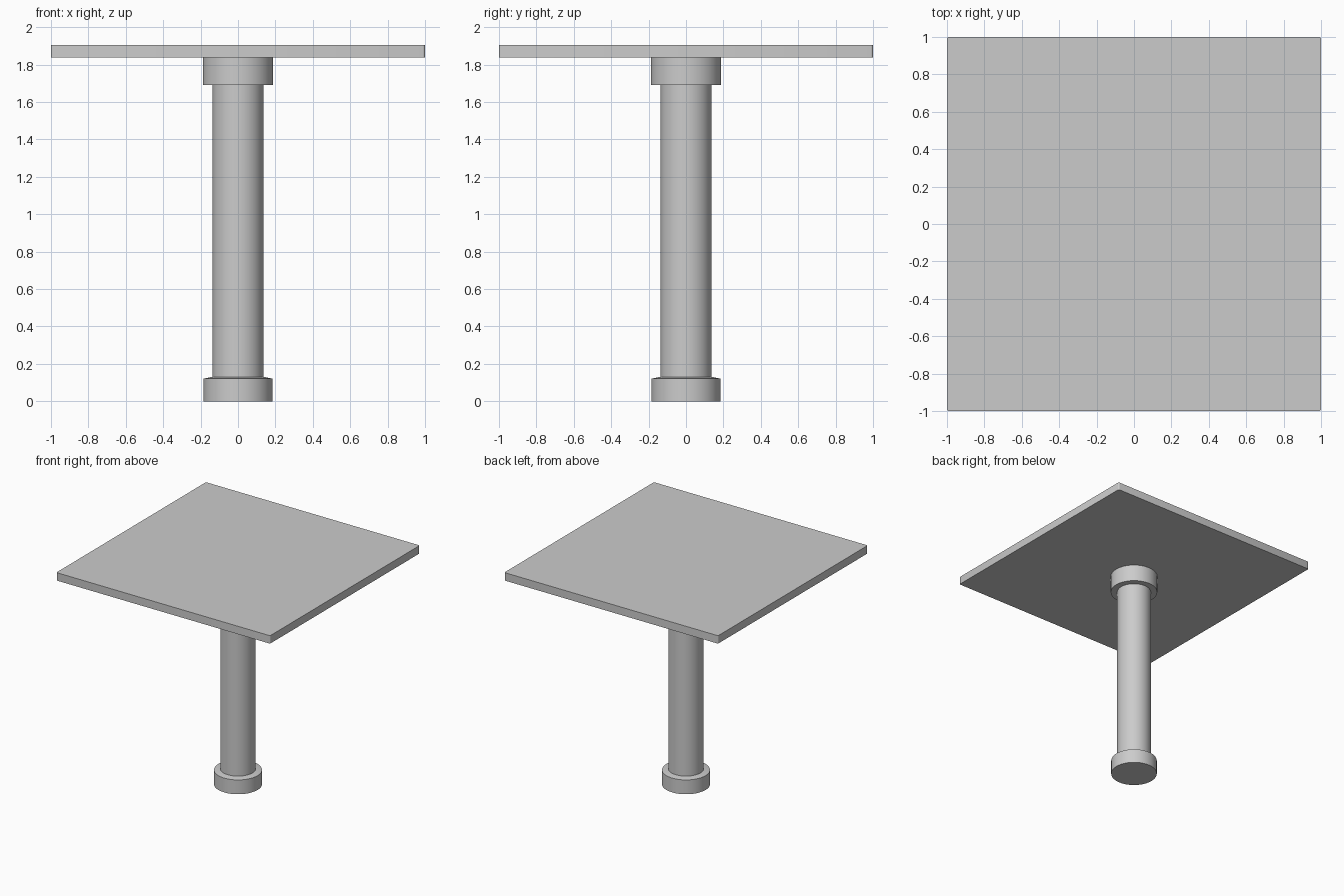
import bpy, bmesh
from math import radians, cos, sin, tau

if "Cube" in bpy.data.objects:
    bpy.data.objects.remove(bpy.data.objects["Cube"])

SIDES = 64


def finish(name, bm):
    bmesh.ops.recalc_face_normals(bm, faces=bm.faces)
    mesh = bpy.data.meshes.new(name)
    bm.to_mesh(mesh)
    bm.free()
    obj = bpy.data.objects.new(name, mesh)
    bpy.context.collection.objects.link(obj)
    bpy.ops.object.select_all(action='DESELECT')
    obj.select_set(True)
    bpy.context.view_layer.objects.active = obj
    bpy.ops.object.shade_smooth_by_angle(angle=radians(30))
    return obj


def turned(name, profile):
    """Closed round part from (radius, height) points, bottom to top."""
    bm = bmesh.new()
    rings = [[bm.verts.new((r * cos(tau * i / SIDES), r * sin(tau * i / SIDES), z))
              for i in range(SIDES)] for r, z in profile]
    for low, high in zip(rings, rings[1:]):
        for i in range(SIDES):
            j = (i + 1) % SIDES
            bm.faces.new((low[i], low[j], high[j], high[i]))
    bm.faces.new(rings[0][::-1])
    bm.faces.new(rings[-1])
    return finish(name, bm)


# Pedestal: foot with slightly sloped top, column, collar under the top
turned("foot", [(0.184, 0), (0.184, 0.121), (0.136, 0.131)])
turned("column", [(0.136, 0.125), (0.136, 1.70)])
turned("collar", [(0.188, 1.692), (0.188, 1.838)])

# Square table top with softened vertical corners
bm = bmesh.new()
bmesh.ops.create_cube(bm, size=1)
bmesh.ops.scale(bm, vec=(2, 2, 0.067), verts=bm.verts)
bmesh.ops.translate(bm, vec=(0, 0, 1.8705), verts=bm.verts)
corners = [e for e in bm.edges if abs(e.verts[0].co.z - e.verts[1].co.z) > 0.01]
bmesh.ops.bevel(bm, geom=corners, offset=0.012, segments=3, profile=0.5, affect='EDGES')
finish("table_top", bm)
